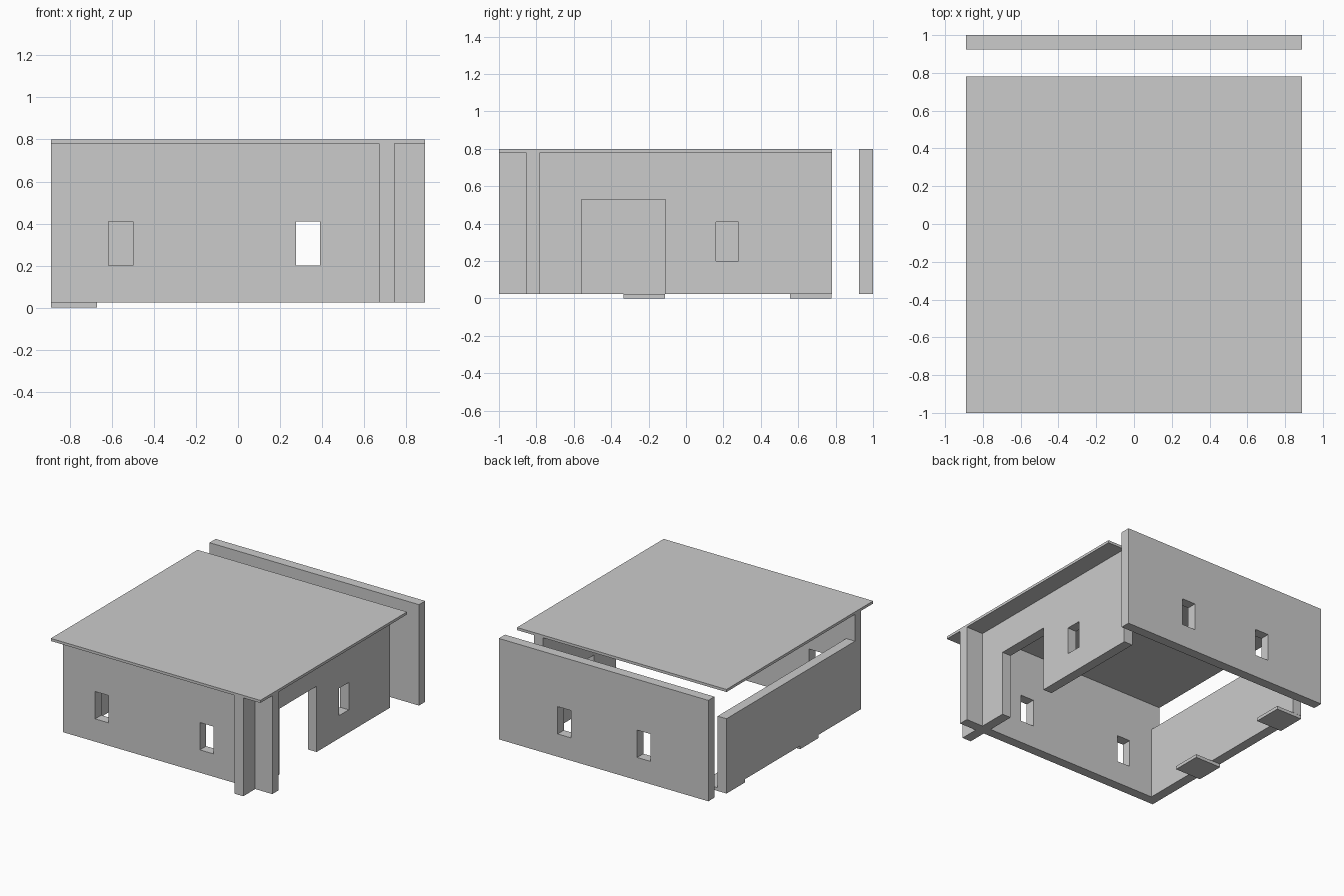
import bpy
from mathutils import Matrix, Vector
import bmesh

if "Cube" in bpy.data.objects:
    bpy.data.objects.remove(bpy.data.objects["Cube"])


def box(name, x, y, z):
    """Axis-aligned box from (min, max) pairs."""
    lo, hi = Vector((x[0], y[0], z[0])), Vector((x[1], y[1], z[1]))
    bm = bmesh.new()
    bmesh.ops.create_cube(bm, size=1)
    bmesh.ops.transform(bm, matrix=Matrix.Diagonal((*(hi - lo), 1)), verts=bm.verts)
    mesh = bpy.data.meshes.new(name)
    bm.to_mesh(mesh)
    bm.free()
    ob = bpy.data.objects.new(name, mesh)
    ob.location = (lo + hi) / 2
    bpy.context.collection.objects.link(ob)
    return ob


def cut(wall, name, x, y, z):
    """Cut a box-shaped opening through a wall."""
    cutter = box(name + "_cutter", x, y, z)
    cutter.hide_render = True
    cutter.display_type = 'WIRE'
    mod = wall.modifiers.new(name, 'BOOLEAN')
    mod.operation = 'DIFFERENCE'
    mod.solver = 'EXACT'
    mod.object = cutter


H = 0.89            # half width
D = 0.78            # inner half depth
BASE, TOP = 0.025, 0.78
SILL = (0.20, 0.41)  # window height range

# Roof slab
box("roof", (-H, H), (-1, D), (TOP, 0.80))

# Front and back walls, each with two windows
front = box("front_wall", (-H, H), (-0.855, -D), (BASE, TOP))
back = box("back_wall", (-H, H), (0.925, 1.0), (BASE, 0.80))
for wall, y, starts in ((front, (-0.95, -0.7), (-0.615, 0.275)),
                        (back, (0.85, 1.1), (-0.40, 0.275))):
    for i, x in enumerate(starts):
        cut(wall, f"{wall.name}_window_{i + 1}", (x, x + 0.115), y, SILL)

# Right wall crosses the front wall; it has a doorway and a window
right = box("right_wall", (0.67, 0.745), (-1, D), (BASE, TOP))
cut(right, "doorway", (0.6, 0.8), (-0.56, -0.11), (-0.1, 0.53))
cut(right, "right_window", (0.6, 0.8), (0.16, 0.28), SILL)

# Low left wall, open above
box("left_wall", (-H, -0.815), (-D, D), (BASE, 0.575))

# Foot plates under the left wall
for i, y in enumerate((-0.335, 0.557)):
    box(f"foot_plate_{i + 1}", (-H, -0.67), (y, y + 0.222), (0, BASE))
